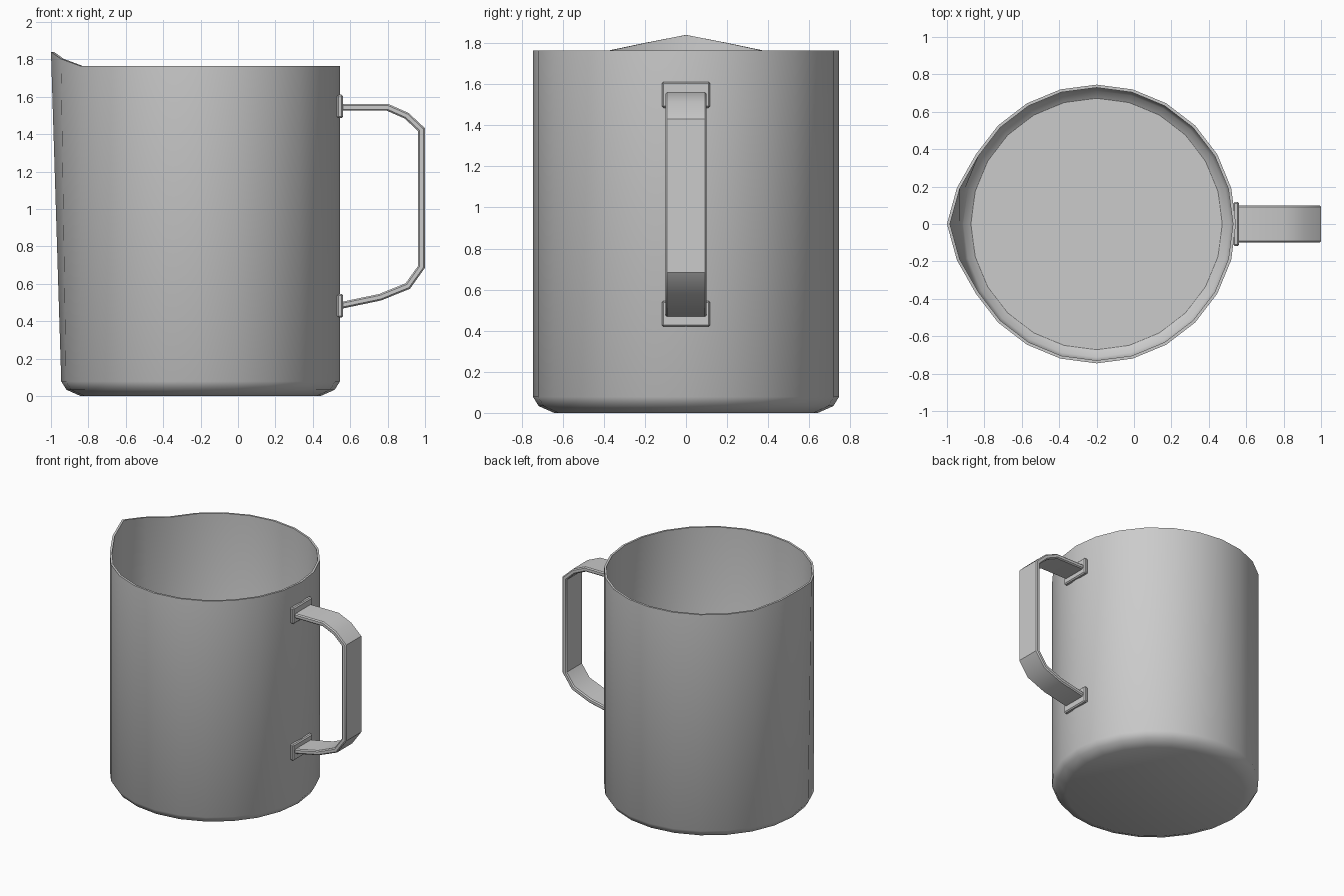
import bpy, bmesh
from math import cos, sin, pi
from mathutils import Vector

if "Cube" in bpy.data.objects:
    bpy.data.objects.remove(bpy.data.objects["Cube"])

SIDES = 24
CX = -0.2


def finish(name, bm, angle=35):
    bmesh.ops.recalc_face_normals(bm, faces=bm.faces)
    me = bpy.data.meshes.new(name)
    bm.to_mesh(me)
    bm.free()
    ob = bpy.data.objects.new(name, me)
    bpy.context.collection.objects.link(ob)
    bpy.ops.object.select_all(action='DESELECT')
    ob.select_set(True)
    bpy.context.view_layer.objects.active = ob
    bpy.ops.object.shade_smooth_by_angle(angle=angle * pi / 180)
    return ob


def bridge(bm, a, b):
    n = len(a)
    for i in range(n):
        bm.faces.new((a[i], a[(i + 1) % n], b[(i + 1) % n], b[i]))


# Jug body: outer profile up to the rim, then down the inside
profile = [(0.642, 0), (0.717, 0.033), (0.745, 0.078), (0.745, 1.765),
           (0.729, 1.765), (0.729, 0.084), (0.712, 0.05), (0.672, 0.022)]
bm = bmesh.new()
rings = []
for r, z in profile:
    ring = []
    for i in range(SIDES):
        # Spout: the three rim points facing -x are pulled out and up
        w = max(0, 1 - abs(i - SIDES // 2) / 2) if z > 1 else 0
        a = 2 * pi * i / SIDES
        ring.append(bm.verts.new((CX + r * cos(a) - 0.055 * w, r * sin(a), z + 0.075 * w)))
    rings.append(ring)
for a, b in zip(rings, rings[1:]):
    bridge(bm, a, b)
bm.faces.new(rings[0])
bm.faces.new(rings[-1])
finish("jug_body", bm)

# Handle: flat bar with chamfered edges swept along a path
path = [Vector(p) for p in [(0.54, 1.543), (0.80, 1.543), (0.902, 1.498), (0.981, 1.424),
                            (0.981, 0.69), (0.908, 0.588), (0.76, 0.528), (0.54, 0.482)]]
hw, ht, c = 0.1, 0.018, 0.008
section = [(hw, ht - c), (hw - c, ht), (c - hw, ht), (-hw, ht - c),
           (-hw, c - ht), (c - hw, -ht), (hw - c, -ht), (hw, c - ht)]
bm = bmesh.new()
rings = []
for i, p in enumerate(path):
    d0 = (p - path[max(i - 1, 0)]).normalized() if i else (path[1] - p).normalized()
    d1 = (path[i + 1] - p).normalized() if i < len(path) - 1 else d0
    n0, n1 = Vector((-d0.y, d0.x)), Vector((-d1.y, d1.x))
    m = (n0 + n1).normalized()
    m /= m.dot(n0)
    rings.append([bm.verts.new((p.x + m.x * n, y, p.y + m.y * n)) for y, n in section])
for a, b in zip(rings, rings[1:]):
    bridge(bm, a, b)
bm.faces.new(rings[0])
bm.faces.new(rings[-1])
finish("handle", bm)

# Mounting plates where the handle meets the body
for name, z in (("upper_plate", 1.548), ("lower_plate", 0.482)):
    bm = bmesh.new()
    bmesh.ops.create_cube(bm, size=1)
    for v in bm.verts:
        v.co = (0.546 + v.co.x * 0.032, v.co.y * 0.236, z + v.co.z * 0.126)
    bmesh.ops.bevel(bm, geom=bm.edges[:], offset=0.008, segments=1, affect='EDGES')
    finish(name, bm)
